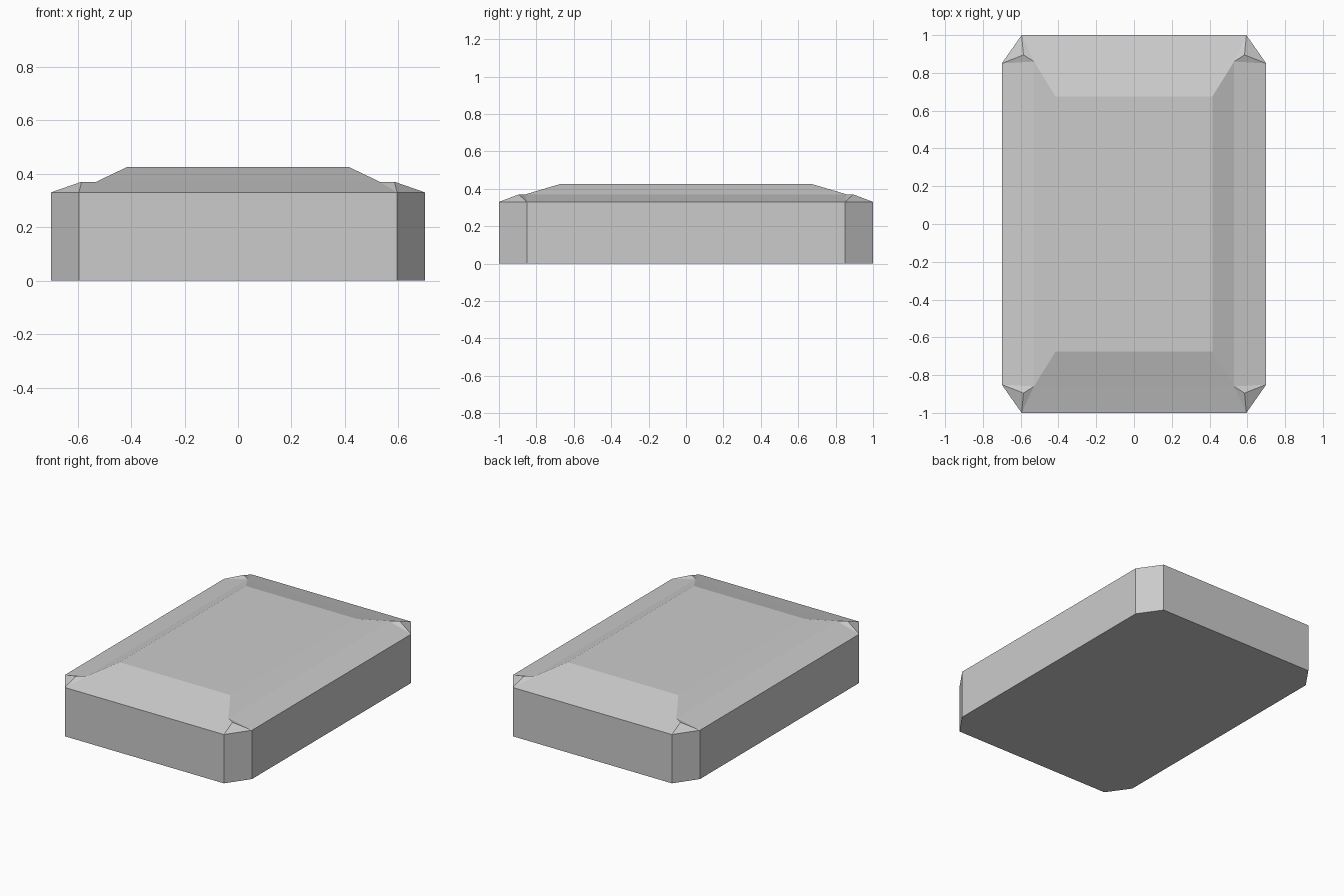
import bpy
import bmesh

if "Cube" in bpy.data.objects:
    bpy.data.objects.remove(bpy.data.objects["Cube"])

bm = bmesh.new()


def ring(points, z):
    return [bm.verts.new((x, y, z)) for x, y in points]


def corners(x, y):
    return [(x, y), (-x, y), (-x, -y), (x, -y)]


# Outline: rectangle with clipped corners, counter-clockwise
outline = []
for i, (sx, sy) in enumerate(corners(1, 1)):
    pair = [(0.70 * sx, 0.85 * sy), (0.595 * sx, 1.0 * sy)]
    outline += pair if i % 2 == 0 else pair[::-1]

base = ring(outline, 0.0)
rim = ring(outline, 0.33)
tip = ring(corners(0.585, 0.895), 0.37)    # raised corner points
mid = ring(corners(0.53, 0.86), 0.37)      # break line of the bevel
top = ring(corners(0.415, 0.675), 0.425)   # flat top

# Walls, underside and flat top
bm.faces.new(base[::-1])
bm.faces.new(top)
for i in range(8):
    j = (i + 1) % 8
    bm.faces.new((base[i], base[j], rim[j], rim[i]))

# Faceted corners and two-step sloping borders
for i in range(4):
    j = (i + 1) % 4
    a, b, c = rim[2 * i], rim[2 * i + 1], rim[2 * j]
    bm.faces.new((a, b, tip[i]))
    bm.faces.new((a, tip[i], mid[i]))
    bm.faces.new((tip[i], b, mid[i]))
    bm.faces.new((b, c, mid[j], mid[i]))
    bm.faces.new((mid[i], mid[j], top[j], top[i]))

bmesh.ops.recalc_face_normals(bm, faces=bm.faces)
mesh = bpy.data.meshes.new("bevelled_slab")
bm.to_mesh(mesh)
bm.free()
slab = bpy.data.objects.new("bevelled_slab", mesh)
bpy.context.collection.objects.link(slab)
